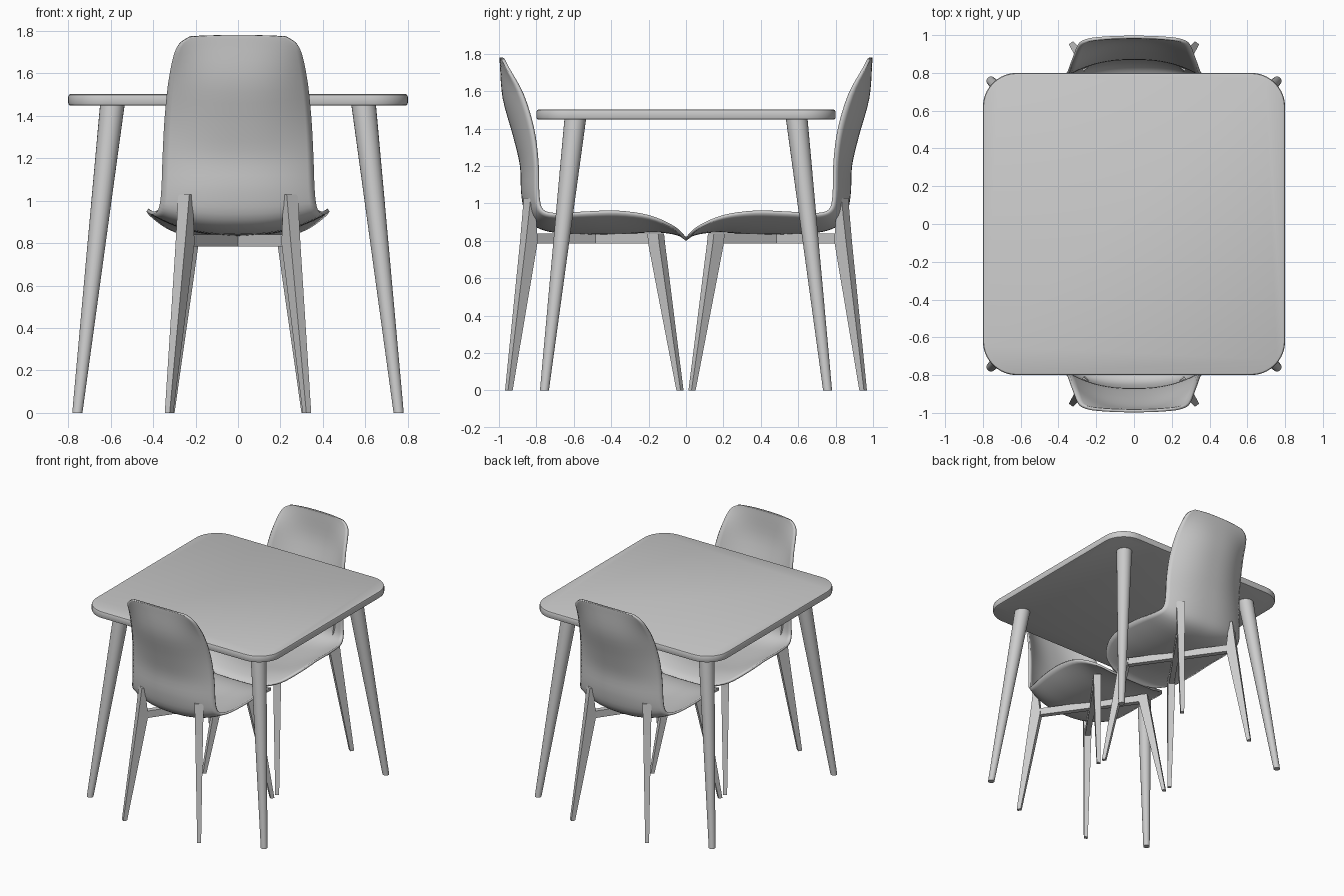
import bpy, bmesh, math
from mathutils import Vector, Matrix

if "Cube" in bpy.data.objects:
    bpy.data.objects.remove(bpy.data.objects["Cube"])

grey = bpy.data.materials.new("light grey")
grey.use_nodes = True
colour = (0.6, 0.6, 0.6, 1)
grey.diffuse_color = colour
grey.node_tree.nodes["Principled BSDF"].inputs["Base Color"].default_value = colour


def make(name, bm, smooth=None):
    mesh = bpy.data.meshes.new(name)
    bm.to_mesh(mesh)
    bm.free()
    mesh.materials.append(grey)
    obj = bpy.data.objects.new(name, mesh)
    bpy.context.collection.objects.link(obj)
    if smooth:
        bpy.ops.object.select_all(action="DESELECT")
        obj.select_set(True)
        bpy.context.view_layer.objects.active = obj
        bpy.ops.object.shade_smooth_by_angle(angle=math.radians(smooth))
    return obj


def loft(bm, rings):
    """Closed solid through rings of equal point count."""
    loops = [[bm.verts.new(p) for p in ring] for ring in rings]
    n = len(loops[0])
    for a, b in zip(loops, loops[1:]):
        for i in range(n):
            j = (i + 1) % n
            bm.faces.new((a[i], a[j], b[j], b[i]))
    bm.faces.new(loops[0])
    bm.faces.new(loops[-1])
    bmesh.ops.recalc_face_normals(bm, faces=bm.faces)


# Table top: rounded slab with softened rims
bm = bmesh.new()
bmesh.ops.create_cube(bm, size=1, matrix=Matrix.Translation((0, 0, 1.475)) @ Matrix.Diagonal((1.6, 1.6, 0.055, 1)))
upright = [e for e in bm.edges if abs(e.verts[0].co.z - e.verts[1].co.z) > 0.01]
bmesh.ops.bevel(bm, geom=upright, offset=0.18, segments=10, profile=0.5, affect="EDGES")
rim = [e for e in bm.edges if abs(e.verts[0].co.z - e.verts[1].co.z) < 0.001]
bmesh.ops.bevel(bm, geom=rim, offset=0.012, segments=2, profile=0.5, affect="EDGES")
make("table_top", bm, 40)

# Table legs: splayed, tapered and round
for sx in (-1, 1):
    for sy in (-1, 1):
        bm = bmesh.new()
        rings = []
        for c, r, z in ((0.757, 0.024, 0), (0.592, 0.058, 1.452)):
            angles = [math.tau * i / 24 for i in range(24)]
            rings.append([(sx * c + r * math.cos(a), sy * c + r * math.sin(a), z) for a in angles])
        loft(bm, rings)
        make("table_leg", bm, 40)

# Shell stations, top of back to front of seat:
# centre y, centre z, half width, edge y, edge z
STATIONS = [
    (-0.997, 1.78, 0.23, -0.985, 1.77),
    (-0.995, 1.74, 0.29, -0.96, 1.72),
    (-0.98, 1.56, 0.325, -0.88, 1.58),
    (-0.925, 1.36, 0.345, -0.825, 1.4),
    (-0.888, 1.2, 0.355, -0.802, 1.22),
    (-0.88, 1.04, 0.362, -0.797, 1.04),
    (-0.845, 0.91, 0.375, -0.775, 0.96),
    (-0.74, 0.85, 0.4, -0.7, 0.935),
    (-0.55, 0.835, 0.425, -0.54, 0.943),
    (-0.35, 0.835, 0.43, -0.37, 0.948),
    (-0.17, 0.845, 0.41, -0.2, 0.923),
    (-0.05, 0.83, 0.33, -0.07, 0.865),
    (0, 0.8, 0.2, -0.02, 0.815),
]


def spline(points, steps):
    """Catmull-Rom curve through tuples of any length."""
    pts = [points[0]] + points + [points[-1]]
    out = []
    for a, b, c, d in zip(pts, pts[1:], pts[2:], pts[3:]):
        for s in range(steps):
            t = s / steps
            out.append([0.5 * (2 * q + (r - p) * t + (2 * p - 5 * q + 4 * r - w) * t**2
                               + (3 * q - p - 3 * r + w) * t**3)
                        for p, q, r, w in zip(a, b, c, d)])
    return out + [list(points[-1])]


def chair_shell():
    bm = bmesh.new()
    rows = []
    across = 24
    for yc, zc, w, ye, ze in spline(STATIONS, 4):
        row = []
        for i in range(across + 1):
            v = 2 * i / across - 1
            lift = abs(v) ** 2.4
            row.append(bm.verts.new((w * v, yc + (ye - yc) * lift, zc + (ze - zc) * lift)))
        rows.append(row)
    for a, b in zip(rows, rows[1:]):
        for i in range(across):
            bm.faces.new((a[i], b[i], b[i + 1], a[i + 1]))
    obj = make("chair_shell", bm, 50)
    solid = obj.modifiers.new("thickness", "SOLIDIFY")
    solid.thickness = 0.016
    solid.offset = -1
    return obj


CENTRE = Vector((0, -0.485, 0))


def blade(name, sx, sy, sections):
    """Flat bar in a diagonal plane; sections are (inner, outer, thickness, z)."""
    out = Vector((0.575 * sx, 0.818 * sy, 0))
    side = Vector((-out.y, out.x, 0))
    rings = []
    for inner, outer, thick, z in sections:
        rings.append([CENTRE + out * r + side * s * thick / 2 + Vector((0, 0, z))
                      for r, s in ((inner, -1), (outer, -1), (outer, 1), (inner, 1))])
    bm = bmesh.new()
    loft(bm, rings)
    return make(name, bm)


# Two chairs facing each other
for turn in (0, math.pi):
    parts = [chair_shell()]
    for sx in (-1, 1):
        parts.append(blade("chair_back_leg", sx, -1, [
            (0.55, 0.58, 0.028, 0), (0.395, 0.472, 0.055, 0.8), (0.42, 0.445, 0.065, 1.03)]))
        parts.append(blade("chair_front_leg", sx, 1, [
            (0.54, 0.567, 0.028, 0), (0.365, 0.437, 0.055, 0.785), (0.36, 0.43, 0.055, 0.84)]))
        # Crossed rails under the seat
        parts.append(blade("seat_rail", sx, 1, [
            (-0.42, 0.4, 0.04, 0.785), (-0.42, 0.4, 0.04, 0.84)]))
    for part in parts:
        part.matrix_world = Matrix.Rotation(turn, 4, "Z")
